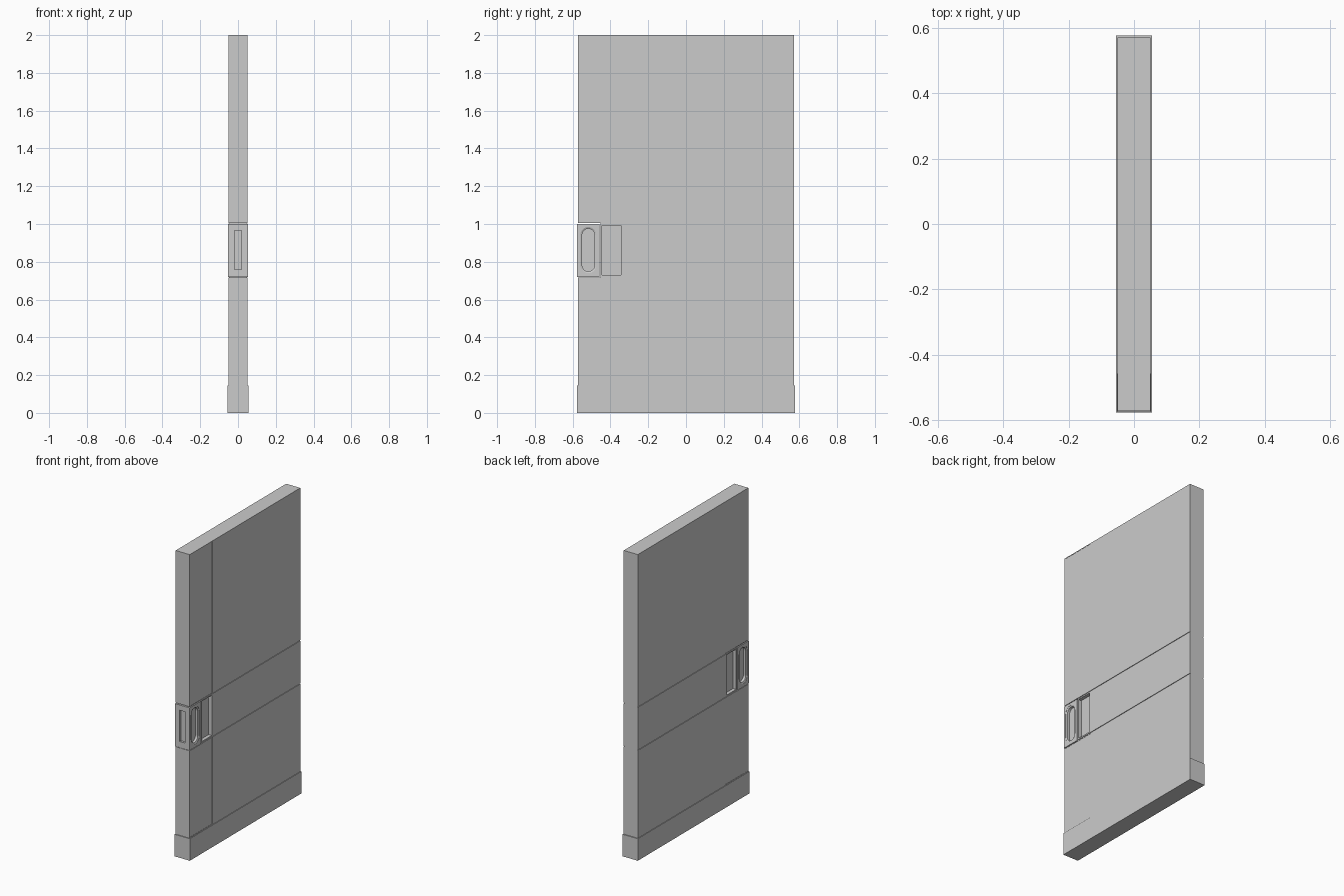
import bpy, bmesh, math

if "Cube" in bpy.data.objects:
    bpy.data.objects.remove(bpy.data.objects["Cube"])


def box(name, x0, x1, y0, y1, z0, z1):
    bm = bmesh.new()
    bmesh.ops.create_cube(bm, size=1)
    for v in bm.verts:
        v.co = ((x0 + x1) / 2 + v.co.x * (x1 - x0),
                (y0 + y1) / 2 + v.co.y * (y1 - y0),
                (z0 + z1) / 2 + v.co.z * (z1 - z0))
    return finish(name, bm)


def finish(name, bm):
    bmesh.ops.recalc_face_normals(bm, faces=bm.faces)
    me = bpy.data.meshes.new(name)
    bm.to_mesh(me)
    bm.free()
    ob = bpy.data.objects.new(name, me)
    bpy.context.collection.objects.link(ob)
    return ob


def cut(ob, cutter):
    cutter.hide_render = True
    mod = ob.modifiers.new("cut", 'BOOLEAN')
    mod.operation = 'DIFFERENCE'
    mod.solver = 'EXACT'
    mod.object = cutter
    bpy.context.view_layer.objects.active = ob
    bpy.ops.object.modifier_apply(modifier=mod.name)
    bpy.data.objects.remove(cutter, do_unlink=True)


def side_box(side, depth, *yz):
    a, b = side * (HALF - depth), side * 0.08
    return box("cutter", min(a, b), max(a, b), *yz)


def pill_cutter(side, cy, cz, sections):
    # Lofted stadium: each section is (x, radius, half straight length)
    bm = bmesh.new()
    rings = []
    for x, r, h in sections:
        ring = []
        for end in (0, 1):
            for i in range(13):
                a = math.pi * (end + i / 12)
                ring.append(bm.verts.new((side * x, cy + r * math.cos(a),
                                          cz + (-h if end else h) + r * math.sin(a))))
        rings.append(ring)
    n = len(rings[0])
    for r0, r1 in zip(rings, rings[1:]):
        for i in range(n):
            bm.faces.new((r0[i], r0[(i + 1) % n], r1[(i + 1) % n], r1[i]))
    bm.faces.new(rings[0])
    bm.faces.new(rings[-1])
    return finish("cutter", bm)


HALF = 0.051
FRONT, BACK, SEAM = -0.572, 0.571, -0.336
LOW, HIGH = 0.72, 1.002

# Door slab with a gap for the lock block
door = box("door_slab", -HALF, HALF, FRONT, BACK, 0.14, 2.0)
cut(door, box("cutter", -0.1, 0.1, -0.7, -0.452, LOW - 0.004, HIGH + 0.002))

for s in (-1, 1):
    # Edge strips, set slightly back, with a seam beside them
    for z0, z1 in ((0.149, LOW - 0.006), (HIGH + 0.004, 1.996)):
        cut(door, side_box(s, 0.0015, FRONT + 0.003, SEAM, z0, z1))
        cut(door, side_box(s, 0.005, SEAM - 0.003, SEAM + 0.002, z0, z1))
    # Horizontal seams around the middle band
    for z in (LOW, HIGH):
        cut(door, side_box(s, 0.004, -0.46, 0.7, z - 0.0025, z + 0.0015))
    # Rectangular recess in the band
    cut(door, side_box(s, 0.022, -0.445, -0.344, 0.73, 0.992))

# Lock block with pull recesses and edge slot
lock = box("lock_block", -0.0525, 0.0525, -0.576, -0.457, LOW, 0.999)
for s in (-1, 1):
    cut(lock, pill_cutter(s, -0.517, 0.862, ((0.06, 0.042, 0.08), (0.051, 0.042, 0.08),
                                             (0.047, 0.033, 0.08), (0.031, 0.033, 0.08))))
cut(lock, box("cutter", -0.019, 0.019, -0.6, -0.562, 0.76, 0.965))

# Kick plate
box("kick_plate", -0.055, 0.055, -0.577, 0.577, 0.0, 0.144)
